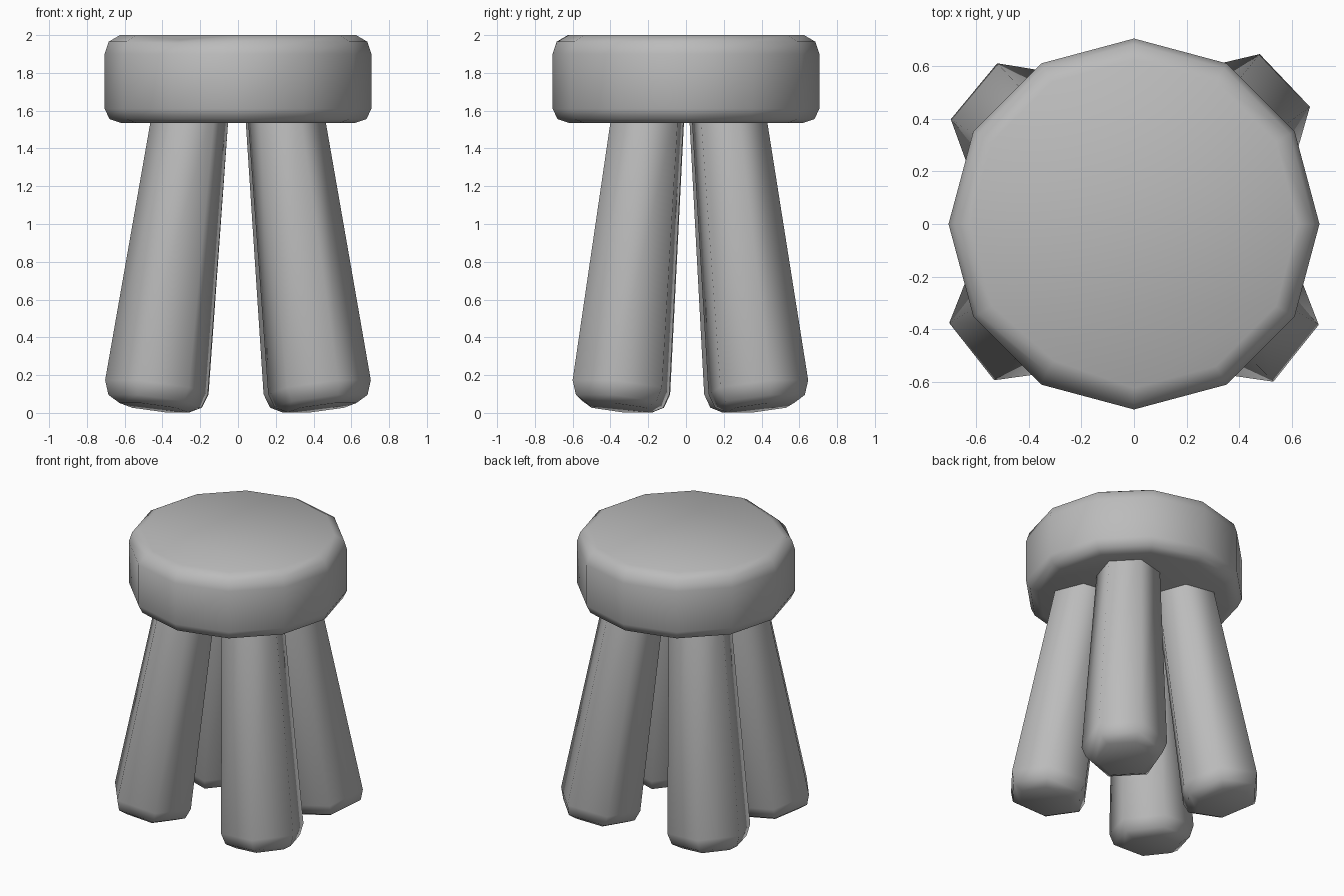
import bpy
import bmesh
from math import radians, sin, cos, pi
from mathutils import Matrix, Vector

cube = bpy.data.objects.get("Cube")
if cube:
    bpy.data.objects.remove(cube, do_unlink=True)

grey = bpy.data.materials.new("plain grey")
grey.use_nodes = True
colour = (0.5, 0.5, 0.5, 1)
grey.diffuse_color = colour
grey.node_tree.nodes["Principled BSDF"].inputs["Base Color"].default_value = colour


def turned(name, profile, sides, phase=0.0, matrix=Matrix(), tweak=None):
    """Closed solid with one ring of vertices per (radius, height) pair."""
    bm = bmesh.new()
    rings = []
    for r, z in profile:
        angles = [phase + 2 * pi * i / sides for i in range(sides)]
        rings.append([bm.verts.new((r * cos(a), r * sin(a), z)) for a in angles])
    for low, high in zip(rings, rings[1:]):
        for i in range(sides):
            j = (i + 1) % sides
            bm.faces.new((low[i], low[j], high[j], high[i]))
    bm.faces.new(rings[0][::-1])
    bm.faces.new(rings[-1])
    if tweak:
        tweak(rings)
    bm.transform(matrix)
    bmesh.ops.recalc_face_normals(bm, faces=bm.faces)
    mesh = bpy.data.meshes.new(name)
    bm.to_mesh(mesh)
    bm.free()
    mesh.materials.append(grey)
    obj = bpy.data.objects.new(name, mesh)
    bpy.context.collection.objects.link(obj)
    bpy.ops.object.select_all(action="DESELECT")
    bpy.context.view_layer.objects.active = obj
    obj.select_set(True)
    bpy.ops.object.shade_smooth_by_angle(angle=radians(75))
    return obj


# Seat: rounded twelve-sided slab with a small worn spot on the front rim
def wear(rings):
    rings[-1][8].co += Vector((0.01, 0.02, -0.025))
    rings[-2][8].co += Vector((0.01, 0.03, -0.01))


seat_profile = [(0.62, 1.535), (0.68, 1.555), (0.706, 1.61),
                (0.706, 1.90), (0.685, 1.965), (0.625, 2.0)]
turned("seat", seat_profile, 12, tweak=wear)

# Legs: tapered six-sided posts splayed outward, each with a rounded foot
leg_profile = [(0.185, 0), (0.25, 0.035), (0.277, 0.11), (0.20, 1.65)]
legs = {"front_left_leg": (0.445, -0.355), "front_right_leg": (-0.445, -0.35),
        "back_left_leg": (0.415, 0.395), "back_right_leg": (-0.44, 0.365)}
for name, (x, y) in legs.items():
    heading = Vector((x, y)).angle_signed(Vector((1, 0)))
    place = (Matrix.Translation((x, y, 0.027))
             @ Matrix.Rotation(heading, 4, "Z")
             @ Matrix.Rotation(radians(-9), 4, "Y"))
    turned(name, leg_profile, 6, phase=pi / 6, matrix=place)
